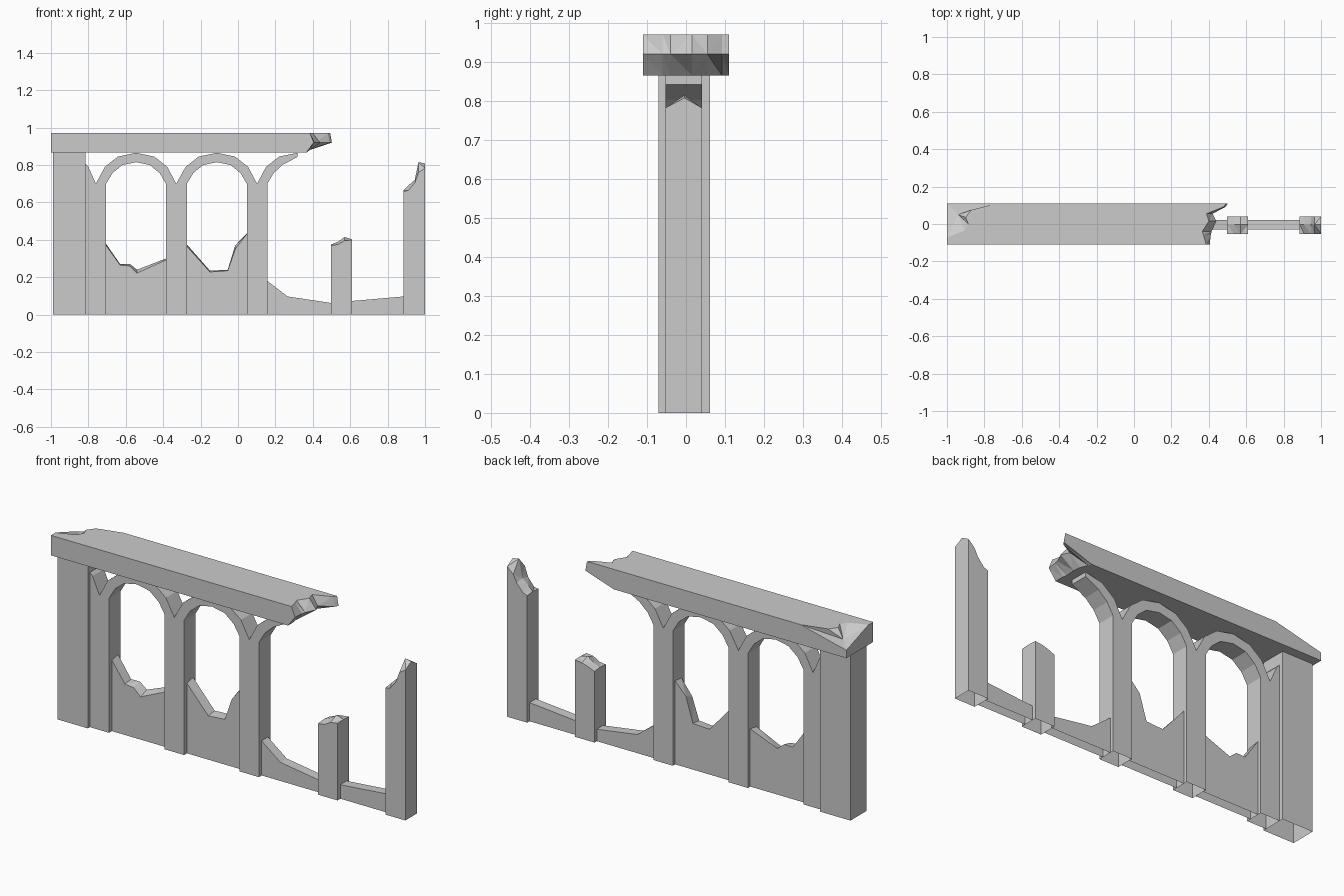
import bpy
import bmesh

cube = bpy.data.objects.get("Cube")
if cube:
    bpy.data.objects.remove(cube, do_unlink=True)

stone = bpy.data.materials.new("grey stone")
stone.use_nodes = True
GREY = (0.6, 0.6, 0.6, 1)
stone.diffuse_color = GREY
stone.node_tree.nodes["Principled BSDF"].inputs["Base Color"].default_value = GREY

# Shared depths (front, back)
COLUMN_Y = (-0.053, 0.041)
WALL_Y = (-0.03, 0.022)
LINTEL_Y = 0.11
BASE, TOP, MID = 0.866, 0.97, 0.92


def finish(bm, name):
    """Turn a bmesh into a flat shaded stone object, open underneath at ground level."""
    bmesh.ops.recalc_face_normals(bm, faces=bm.faces)
    ground = [f for f in bm.faces if all(v.co.z < 1e-4 for v in f.verts)]
    bmesh.ops.delete(bm, geom=ground, context="FACES_ONLY")
    bmesh.ops.triangulate(bm, faces=[f for f in bm.faces if len(f.verts) > 4])
    mesh = bpy.data.meshes.new(name)
    bm.to_mesh(mesh)
    bm.free()
    mesh.materials.append(stone)
    bpy.context.collection.objects.link(bpy.data.objects.new(name, mesh))


def slab(name, outline, depth):
    """Extrude an (x, z) outline from front to back."""
    bm = bmesh.new()
    face = bm.faces.new([bm.verts.new((x, depth[0], z)) for x, z in outline])
    made = bmesh.ops.extrude_face_region(bm, geom=[face], use_keep_orig=True)["geom"]
    moved = [v for v in made if isinstance(v, bmesh.types.BMVert)]
    bmesh.ops.translate(bm, verts=moved, vec=(0, depth[1] - depth[0], 0))
    finish(bm, name)


def ragged_block(name, xs, ys, heights):
    """Block whose broken top is a grid of heights, one row per y."""
    bm = bmesh.new()
    top = [[bm.verts.new((x, y, h)) for x, h in zip(xs, row)]
           for y, row in zip(ys, heights)]
    for a, b in zip(top, top[1:]):
        for i in range(len(xs) - 1):
            quad = bm.faces.new((a[i], a[i + 1], b[i + 1], b[i]))
            bmesh.ops.triangulate(bm, faces=[quad])
    rim = [e for e in bm.edges if e.is_boundary]
    made = bmesh.ops.extrude_edge_only(bm, edges=rim)["geom"]
    for v in made:
        if isinstance(v, bmesh.types.BMVert):
            v.co.z = 0
    finish(bm, name)


# Arch curves: half profiles from springing to crown, mirrored to a full arch
OUTER = [(-0.215, 0.7), (-0.167, 0.79), (-0.097, 0.845), (0, 0.865)]
INNER = [(-0.16, 0.7), (-0.126, 0.757), (-0.073, 0.8), (0, 0.815)]


def arch(half, centre):
    full = half + [(-x, z) for x, z in reversed(half[:-1])]
    return [(centre + x, z) for x, z in full]


# Arcade: three columns, two whole arches and the stub of a third
BAY_1, BAY_2, BAY_3 = -0.545, -0.113, 0.317
arcade = [(-0.815, 0), (-0.815, 0.805), (-0.8, 0.79)]
arcade += arch(OUTER, BAY_1) + arch(OUTER, BAY_2)[1:]
arcade += [(BAY_3 + x, z) for x, z in OUTER[1:]]
arcade += [(0.317, 0.842), (0.24, 0.802), (0.191, 0.757), (0.157, 0.7), (0.157, 0)]
for centre in (BAY_2, BAY_1):
    inside = arch(INNER, centre)[::-1]
    arcade += [(inside[0][0], 0)] + inside + [(inside[-1][0], 0)]
slab("arcade", arcade, COLUMN_Y)

# End pier
slab("end_pier", [(-0.99, 0), (-0.815, 0), (-0.815, BASE), (-0.99, BASE)], (-0.07, 0.062))

# Broken low walls: front and back top edges along each bay
walls = {
    "first": ([-0.705, -0.63, -0.58, -0.54, -0.385],
              [0.37, 0.265, 0.26, 0.222, 0.292], [0.378, 0.27, 0.272, 0.24, 0.3]),
    "second": ([-0.273, -0.15, -0.055, -0.015, 0.047],
               [0.365, 0.228, 0.235, 0.35, 0.43], [0.375, 0.235, 0.24, 0.37, 0.435]),
    "third": ([0.157, 0.265, 0.5], [0.18, 0.097, 0.062], [0.18, 0.097, 0.062]),
    "fourth": ([0.61, 0.885], [0.073, 0.097], [0.073, 0.097]),
}
for bay, (xs, front, back) in walls.items():
    ragged_block(bay + "_bay_wall", xs, WALL_Y, [front, back])

# Broken free-standing columns
DEPTHS = (COLUMN_Y[0], -0.004, COLUMN_Y[1])
ragged_block("short_column", [0.498, 0.535, 0.57, 0.61], DEPTHS,
             [[0.37, 0.375, 0.395, 0.4], [0.375, 0.39, 0.415, 0.402], [0.37, 0.385, 0.395, 0.4]])
ragged_block("tall_column", [0.885, 0.91, 0.945, 0.965, 1.0], DEPTHS,
             [[0.66, 0.663, 0.705, 0.76, 0.782], [0.665, 0.69, 0.72, 0.815, 0.808],
              [0.66, 0.67, 0.71, 0.75, 0.782]])

# Lintel: broken right end made of top, middle and bottom edges, front to back
steps = [-0.11, -0.06, -0.04, 0.015, 0.055, 0.092, 0.11]
top_x = [0.385, 0.372, 0.365, 0.4, 0.388, 0.48, 0.493]
mid_x = [0.405, 0.41, 0.415, 0.44, 0.42, 0.49, 0.502]
low_x = [0.365, 0.365, 0.36, 0.365, 0.36, 0.345, 0.34]
bm = bmesh.new()
ends = [[bm.verts.new((x, y, z)) for x, y in zip(row, steps)]
        for row, z in ((top_x, TOP), (mid_x, MID), (low_x, BASE))]
for upper, lower in zip(ends, ends[1:]):
    for i in range(len(steps) - 1):
        quad = bm.faces.new((upper[i], lower[i], lower[i + 1], upper[i + 1]))
        bmesh.ops.triangulate(bm, faces=[quad])

# Lintel: chipped back corner at the left end
rim = [bm.verts.new((x, y, TOP)) for x, y in
       ((-1, -0.072), (-0.905, -0.035), (-0.885, 0.0), (-0.9, 0.035),
        (-0.87, 0.075), (-0.735, LINTEL_Y))]
front_top = bm.verts.new((-1, -LINTEL_Y, TOP))
front_low = bm.verts.new((-1, -LINTEL_Y, BASE))
back_low = bm.verts.new((-1, LINTEL_Y, BASE))
corner = bm.verts.new((-1, LINTEL_Y, 0.907))
hollow = bm.verts.new((-0.94, 0.05, 0.925))
loop = rim + [corner]
for a, b in zip(loop, loop[1:] + loop[:1]):
    bm.faces.new((a, b, hollow))

# Lintel: flat sides
top, mid, low = ends
bm.faces.new([front_top] + top + rim[::-1])
bm.faces.new([front_low] + low + [back_low])
bm.faces.new((front_top, front_low, low[0], mid[0], top[0]))
bm.faces.new((rim[-1], corner, back_low, low[-1], mid[-1], top[-1]))
bm.faces.new((front_top, rim[0], corner, back_low, front_low))
finish(bm, "lintel")
